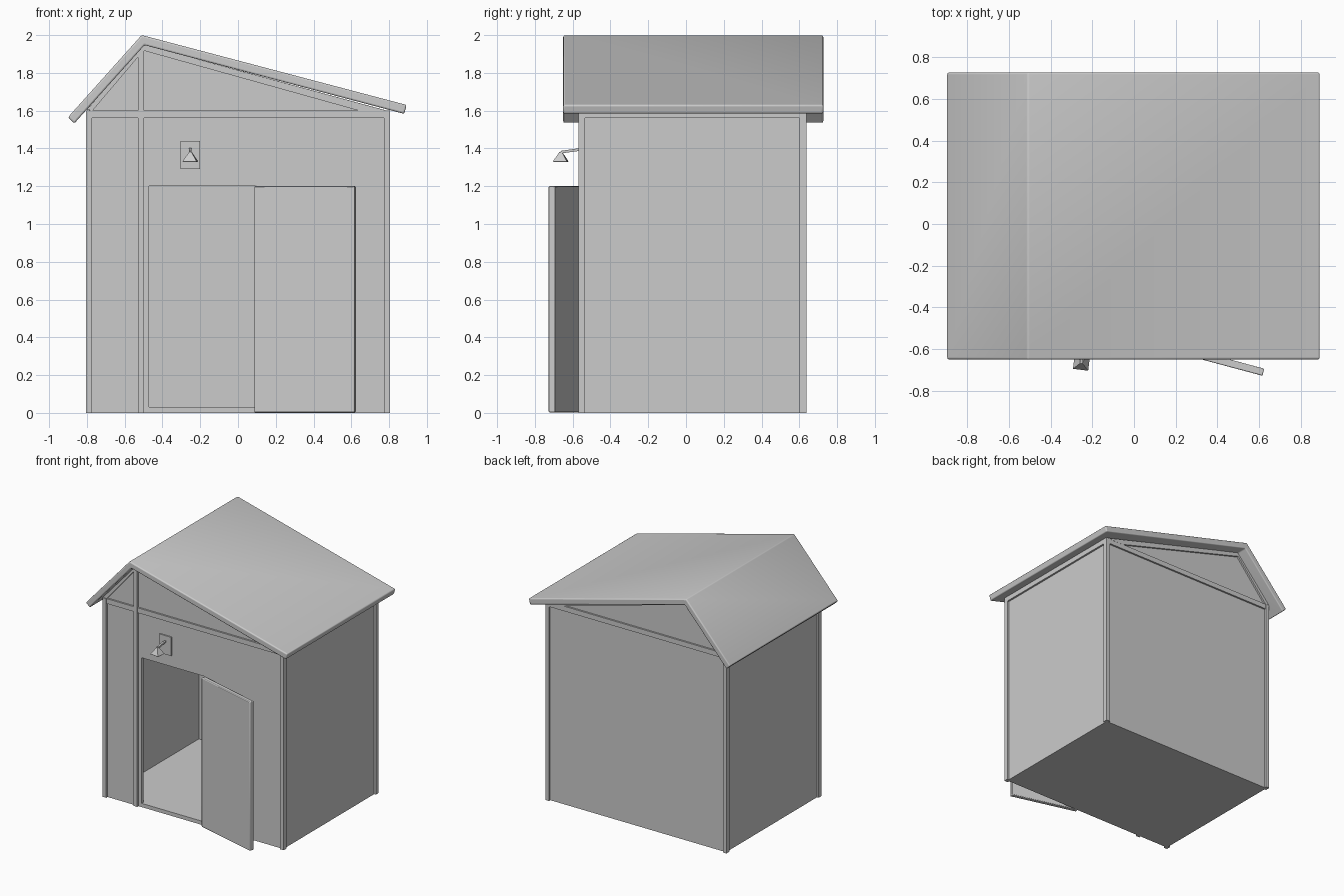
import bpy, bmesh, math
from mathutils import Vector

if "Cube" in bpy.data.objects:
    bpy.data.objects.remove(bpy.data.objects["Cube"])


def finish(obj, bevel=0, segments=2, smooth=None):
    if bevel:
        mod = obj.modifiers.new("edge_bevel", 'BEVEL')
        mod.width, mod.segments = bevel, segments
    if smooth is not None:
        bpy.ops.object.select_all(action='DESELECT')
        obj.select_set(True)
        bpy.context.view_layer.objects.active = obj
        bpy.ops.object.shade_smooth_by_angle(angle=math.radians(smooth))
    return obj


def from_bmesh(name, bm):
    bmesh.ops.recalc_face_normals(bm, faces=bm.faces)
    mesh = bpy.data.meshes.new(name)
    bm.to_mesh(mesh)
    bm.free()
    obj = bpy.data.objects.new(name, mesh)
    bpy.context.collection.objects.link(obj)
    return obj


def box(name, x, y, z):
    """Box from (min, max) ranges."""
    bm = bmesh.new()
    bmesh.ops.create_cube(bm, size=1)
    for v in bm.verts:
        v.co = Vector([(r[0] + r[1]) / 2 + c * (r[1] - r[0]) for c, r in zip(v.co, (x, y, z))])
    return from_bmesh(name, bm)


def prism(name, profile, y0, y1):
    """Extrude an xz profile along y."""
    bm = bmesh.new()
    face = bm.faces.new([bm.verts.new((x, y0, z)) for x, z in profile])
    ext = bmesh.ops.extrude_face_region(bm, geom=[face])
    for g in ext['geom']:
        if isinstance(g, bmesh.types.BMVert):
            g.co.y = y1
    return from_bmesh(name, bm)


FRONT, BACK, SIDE, T = -0.553, 0.62, 0.79, 0.025
EAVE_L, PEAK, EAVE_R = (-SIDE, 1.622), (-0.5, 1.95), (SIDE, 1.60)

# Walls and floor
prism("front_wall", [(-SIDE, 0), (SIDE, 0), EAVE_R, PEAK, EAVE_L, (-SIDE, 0.03)][:5], FRONT, FRONT + T)
front = bpy.data.objects["front_wall"]
cutter = box("door_cutter", (-0.47, 0.09), (FRONT - 0.1, FRONT + 0.1), (0.03, 1.2))
cutter.hide_render = True
cutter.hide_set(True)
cut = front.modifiers.new("door_opening", 'BOOLEAN')
cut.operation, cut.object, cut.solver = 'DIFFERENCE', cutter, 'EXACT'
prism("back_wall", [(-SIDE, 0), (SIDE, 0), EAVE_R, PEAK, EAVE_L], BACK - T, BACK)
for side, top, s in (("left", 1.62, -1), ("right", 1.60, 1)):
    xs = sorted((s * SIDE, s * (SIDE - T)))
    box(side + "_wall", xs, (FRONT + T, BACK - T), (0, top))
    xs = sorted((s * 0.805, s * (SIDE - 0.01)))
    box(side + "_eave_trim", xs, (FRONT, BACK), (1.56, 1.60))
box("floor", (-SIDE + T, SIDE - T), (FRONT + T, BACK - T), (0, 0.03))

# Corner posts, belt trim and gable trim on both ends
for end, y0, y1 in (("front", -0.57, -0.535), ("back", 0.60, 0.637)):
    for side, s in (("left", -1), ("right", 1)):
        box(f"{end}_{side}_post", sorted((s * 0.805, s * 0.773)), (y0, y1), (0, 1.60))
    box(end + "_belt_trim", (-0.773, 0.773), (y0 + 0.003, y1 - 0.003), (1.56, 1.60))
    prism(end + "_gable_trim",
          [(-0.80, 1.605), PEAK, (0.80, 1.597), (0.65, 1.597), (-0.5, 1.918), (-0.77, 1.60)],
          y0 + 0.002, y1 - 0.002)
box("front_stud", (-0.53, -0.498), (-0.57, -0.54), (0, 1.92))

# Bent roof slab with rounded edges
roof = prism("roof", [(-0.9, 1.565), (-0.51, 2.0), (0.893, 1.63), (0.88, 1.583),
                      (-0.495, 1.947), (-0.867, 1.532)], -0.65, 0.727)
finish(roof, 0.009, 3, 75)

# Door swung open about its right edge
door = box("door", (-0.275, 0.275), (-0.0175, 0.0175), (0.003, 1.2))
door.location = (0.355, -0.64, 0)
door.rotation_euler.z = math.radians(-15)
finish(door, 0.005, 2, 40)

# Wall lamp: plate, arm and hollow four-sided shade
box("lamp_plate", (-0.305, -0.2), (-0.563, -0.55), (1.29, 1.44))
arm = box("lamp_arm", (-0.007, 0.007), (-0.055, 0.055), (-0.007, 0.007))
arm.location = (-0.252, -0.608, 1.388)
arm.rotation_euler.x = math.radians(8)
bm = bmesh.new()
bmesh.ops.create_cone(bm, cap_ends=True, segments=4, radius1=0.052, radius2=0.009, depth=0.05)
bmesh.ops.delete(bm, geom=[f for f in bm.faces if f.normal.z < -0.9], context='FACES_ONLY')
shade = from_bmesh("lamp_shade", bm)
shade.location = (-0.252, -0.663, 1.357)
shade.rotation_euler.z = math.radians(38)
shade.modifiers.new("shell", 'SOLIDIFY').thickness = 0.004
